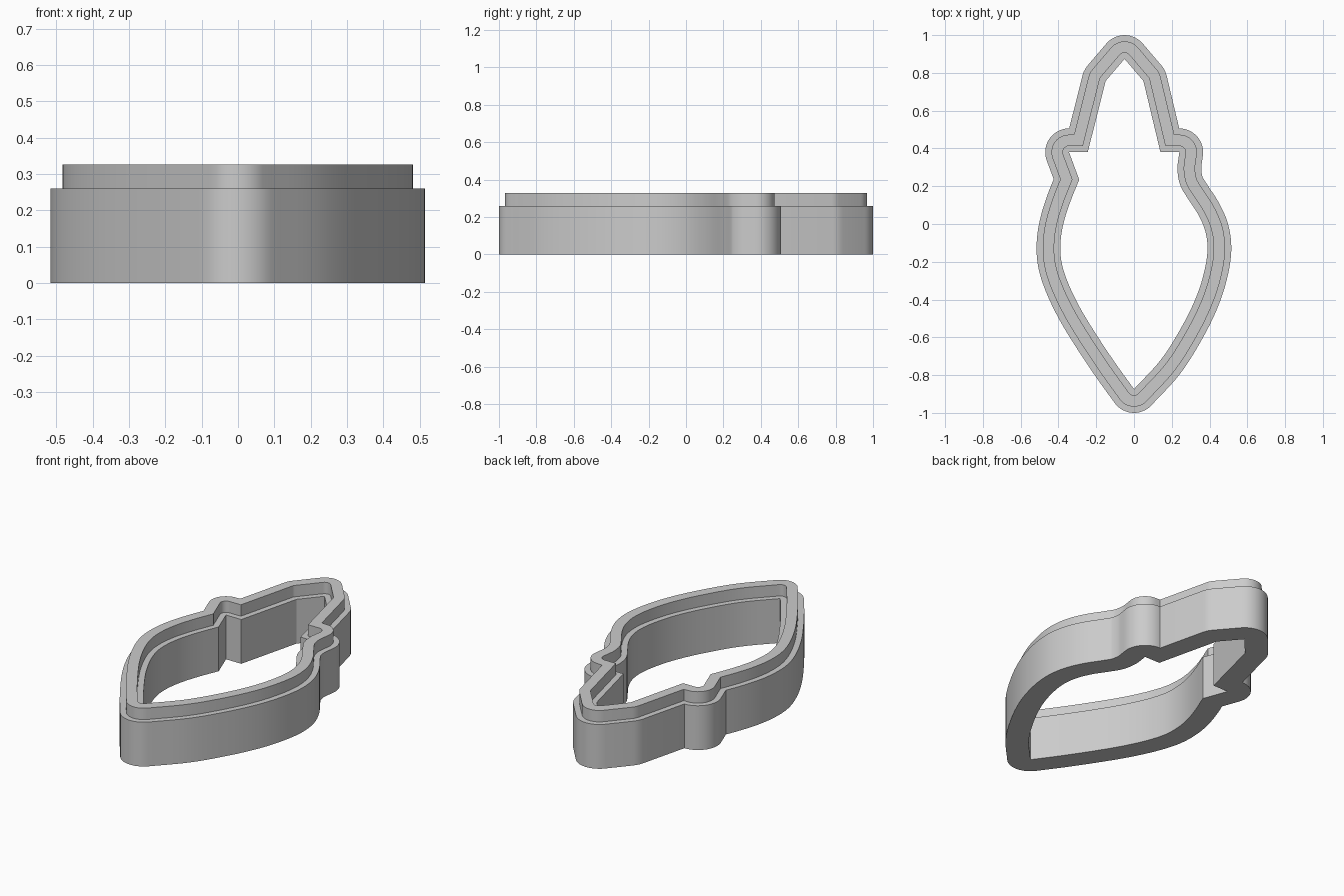
import bpy, bmesh, math
from mathutils import Vector
from mathutils.geometry import intersect_point_line

if "Cube" in bpy.data.objects:
    bpy.data.objects.remove(bpy.data.objects["Cube"])


def spline(points, steps=6):
    """Smooth curve through the given points."""
    p = [Vector(q) for q in points]
    p = [2 * p[0] - p[1]] + p + [2 * p[-1] - p[-2]]
    out = []
    for a, b, c, d in zip(p, p[1:], p[2:], p[3:]):
        for i in range(steps):
            t = i / steps
            out.append(0.5 * (2 * b + (c - a) * t + (2 * a - 5 * b + 4 * c - d) * t ** 2
                              + (3 * b - a - 3 * c + d) * t ** 3))
    return out + [p[-2]]


# Inner outline, clockwise: tip, right notch and belly, lower point, left belly and notch
right_belly = spline([(.24, .38), (.23, .29), (.245, .205), (.285, .135), (.34, .05), (.378, -.04),
                      (.389, -.14), (.37, -.26), (.328, -.39), (.255, -.54), (.145, -.715), (0, -.874)])
left_belly = spline([(0, -.874), (-.1, -.735), (-.2, -.585), (-.285, -.445), (-.35, -.31),
                     (-.384, -.2), (-.389, -.1), (-.374, 0), (-.34, .11), (-.29, .235)])
outline = ([Vector(q) for q in [(-.05, .874), (.05, .757), (.14, .38)]] + right_belly
           + left_belly[1:] + [Vector(q) for q in [(-.344, .38), (-.245, .38), (-.15, .757)]])


def distance(p):
    best = 9
    for a, b in zip(outline, outline[1:] + outline[:1]):
        q, t = intersect_point_line(p, a, b)
        q = a + (b - a) * min(1, max(0, t))
        best = min(best, (p - q.to_2d()).length)
    return best


def offset(d):
    """Grow the outline by d with round outer corners and crossed parts trimmed."""
    if d == 0:
        return outline
    pts, n = [], len(outline)
    for i, v in enumerate(outline):
        e1 = (v - outline[i - 1]).normalized()
        e2 = (outline[(i + 1) % n] - v).normalized()
        n1, n2 = Vector((-e1.y, e1.x)), Vector((-e2.y, e2.x))
        turn = math.atan2(e1.x * e2.y - e1.y * e2.x, e1.dot(e2))
        if turn < -0.15:
            k = max(2, round(-turn / 0.15))
            start = math.atan2(n1.y, n1.x)
            for j in range(k + 1):
                a = start + turn * j / k
                pts.append(v + d * Vector((math.cos(a), math.sin(a))))
        else:
            pts.append(v + (n1 + n2) * d / (1 + n1.dot(n2)))
    return [p for p in pts if distance(p) > d - 0.0015]


# Cross-section of the wall: outward offset and height
section = [(.126, 0), (.126, .26), (.093, .26), (.093, .327),
           (.033, .327), (.033, .26), (0, .26), (0, 0)]
bm = bmesh.new()
rings = []
for d, z in section:
    verts = [bm.verts.new((p.x, p.y, z)) for p in offset(d)]
    rings.append((d, verts, [bm.edges.new((verts[i - 1], verts[i])) for i in range(len(verts))]))

# Upright walls between equal offsets, flat ledges between the others
for (d1, v1, e1), (d2, v2, e2) in zip(rings, rings[1:] + rings[:1]):
    if d1 == d2:
        for i in range(len(v1)):
            bm.faces.new((v1[i - 1], v1[i], v2[i], v2[i - 1]))
    else:
        bmesh.ops.triangle_fill(bm, edges=e1 + e2, use_beauty=True)
bmesh.ops.recalc_face_normals(bm, faces=bm.faces)

mesh = bpy.data.meshes.new("stepped_outline_wall")
bm.to_mesh(mesh)
bm.free()
wall = bpy.data.objects.new("stepped_outline_wall", mesh)
bpy.context.collection.objects.link(wall)

# Plain grey
grey = bpy.data.materials.new("light_grey")
grey.use_nodes = True
grey.diffuse_color = (.6, .6, .6, 1)
grey.node_tree.nodes["Principled BSDF"].inputs["Base Color"].default_value = (.6, .6, .6, 1)
mesh.materials.append(grey)

bpy.context.view_layer.objects.active = wall
wall.select_set(True)
bpy.ops.object.shade_smooth_by_angle(angle=math.radians(25))
